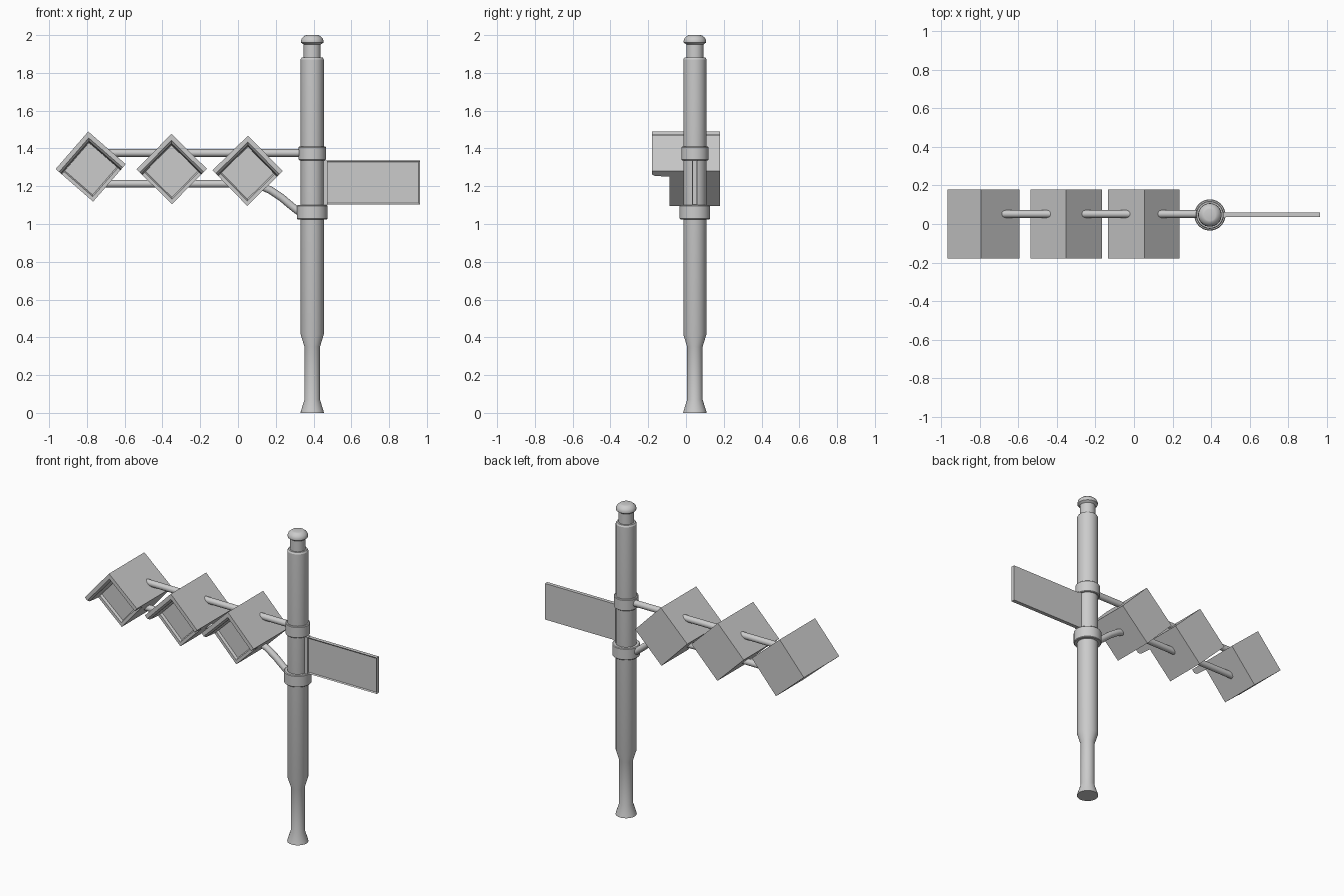
import bpy, bmesh, math
from mathutils import Vector

if "Cube" in bpy.data.objects:
    bpy.data.objects.remove(bpy.data.objects["Cube"])

PX, PY = 0.393, 0.047     # pole axis
S = 0.1315                # half side of a signal housing


def finish(name, bm, smooth=False):
    bmesh.ops.recalc_face_normals(bm, faces=bm.faces[:])
    me = bpy.data.meshes.new(name)
    bm.to_mesh(me)
    bm.free()
    ob = bpy.data.objects.new(name, me)
    bpy.context.collection.objects.link(ob)
    if smooth:
        bpy.ops.object.select_all(action='DESELECT')
        ob.select_set(True)
        bpy.context.view_layer.objects.active = ob
        bpy.ops.object.shade_smooth_by_angle(angle=math.radians(30))
    return ob


def loft(bm, rings):
    """Skin closed rings of points and cap both ends."""
    vs = [[bm.verts.new(p) for p in r] for r in rings]
    n = len(vs[0])
    for a, b in zip(vs, vs[1:]):
        for i in range(n):
            j = (i + 1) % n
            bm.faces.new((a[i], a[j], b[j], b[i]))
    bm.faces.new(vs[0])
    bm.faces.new(vs[-1])


def turned(name, profile, sides=32):
    bm = bmesh.new()
    ang = [2 * math.pi * i / sides for i in range(sides)]
    loft(bm, [[(PX + r * math.cos(a), PY + r * math.sin(a), z) for a in ang]
              for r, z in profile])
    return finish(name, bm, True)


def box(bm, x0, x1, y0, y1, z0, z1):
    loft(bm, [[(x0, y0, z), (x1, y0, z), (x1, y1, z), (x0, y1, z)] for z in (z0, z1)])


def tube(name, pts, r=0.02, sides=16):
    bm = bmesh.new()
    pts = [Vector(p) for p in pts]
    rings = []
    for i, p in enumerate(pts):
        t = (pts[min(i + 1, len(pts) - 1)] - pts[max(i - 1, 0)]).normalized()
        up = Vector((0, 1, 0)).cross(t)
        rings.append([p + r * (math.cos(a) * Vector((0, 1, 0)) + math.sin(a) * up)
                      for a in (2 * math.pi * k / sides for k in range(sides))])
    loft(bm, rings)
    return finish(name, bm, True)


# Pole with flared foot, neck and cap
turned("pole", [(0.062, 0), (0.06, 0.01), (0.041, 0.07), (0.041, 0.35), (0.061, 0.415),
                (0.061, 1.872), (0.055, 1.882), (0.045, 1.882), (0.045, 1.95),
                (0.059, 1.96), (0.06, 1.97), (0.054, 1.985), (0.038, 1.998), (0.03, 2.0)])

# Clamp collars
for name, r, z0, z1 in (("upper_collar", 0.072, 1.337, 1.41), ("lower_collar", 0.081, 1.025, 1.1)):
    turned(name, [(r - 0.004, z0), (r, z0 + 0.004), (r, z1 - 0.004), (r - 0.004, z1)])

# Flat sign plate with a shallow recessed panel on the front
bm = bmesh.new()
box(bm, 0.44, 0.963, PY - 0.012, PY + 0.012, 1.103, 1.335)
bmesh.ops.recalc_face_normals(bm, faces=bm.faces[:])
front = [f for f in bm.faces if f.normal.y < -0.9]
bmesh.ops.inset_region(bm, faces=front, thickness=0.01, depth=0)
bmesh.ops.translate(bm, verts=front[0].verts[:], vec=(0, 0.006, 0))
finish("sign_plate", bm)
bm = bmesh.new()
box(bm, 0.43, 0.474, PY - 0.016, PY + 0.016, 1.1, 1.337)
finish("sign_bracket", bm)

# Horizontal support arms
tube("upper_arm", [(-0.72, PY + 0.005, 1.376), (0.38, PY + 0.005, 1.376)])
tube("lower_arm", [(x, PY + 0.005, z) for x, z in
                   ((-0.72, 1.213), (0.06, 1.213), (0.11, 1.205), (0.17, 1.18), (0.23, 1.14),
                    (0.28, 1.098), (0.315, 1.07), (0.35, 1.06), (0.38, 1.06))])


# Diamond housings: recessed face and an L-shaped visor on the upper sides
def housing(name, x, z, deg):
    bm = bmesh.new()
    box(bm, -S, S, -0.087, 0.18, -S, S)
    bmesh.ops.recalc_face_normals(bm, faces=bm.faces[:])
    face = [f for f in bm.faces if f.normal.y < -0.9]
    bmesh.ops.inset_region(bm, faces=face, thickness=0.026, depth=0)
    bmesh.ops.inset_region(bm, faces=face, thickness=0.01, depth=0)
    bmesh.ops.translate(bm, verts=face[0].verts[:], vec=(0, 0.015, 0))
    finish(name + "_body", bm).location = (x, 0, z)
    body = bpy.data.objects[name + "_body"]
    bm = bmesh.new()
    loft(bm, [[(a, y, b) for a, b in ((-S, S), (S, S), (S, -S), (S - t, -S),
                                      (S - t, S - t), (-S, S - t))]
              for y, t in ((-0.18, 0.024), (-0.166, 0.036), (-0.086, 0.042))])
    visor = finish(name + "_visor", bm)
    visor.location = (x, 0, z)
    for ob in (body, visor):
        ob.rotation_euler.y = math.radians(deg)


housing("left_housing", -0.78, 1.304, -49)
housing("middle_housing", -0.351, 1.291, -45.5)
housing("right_housing", 0.051, 1.282, -44.3)
